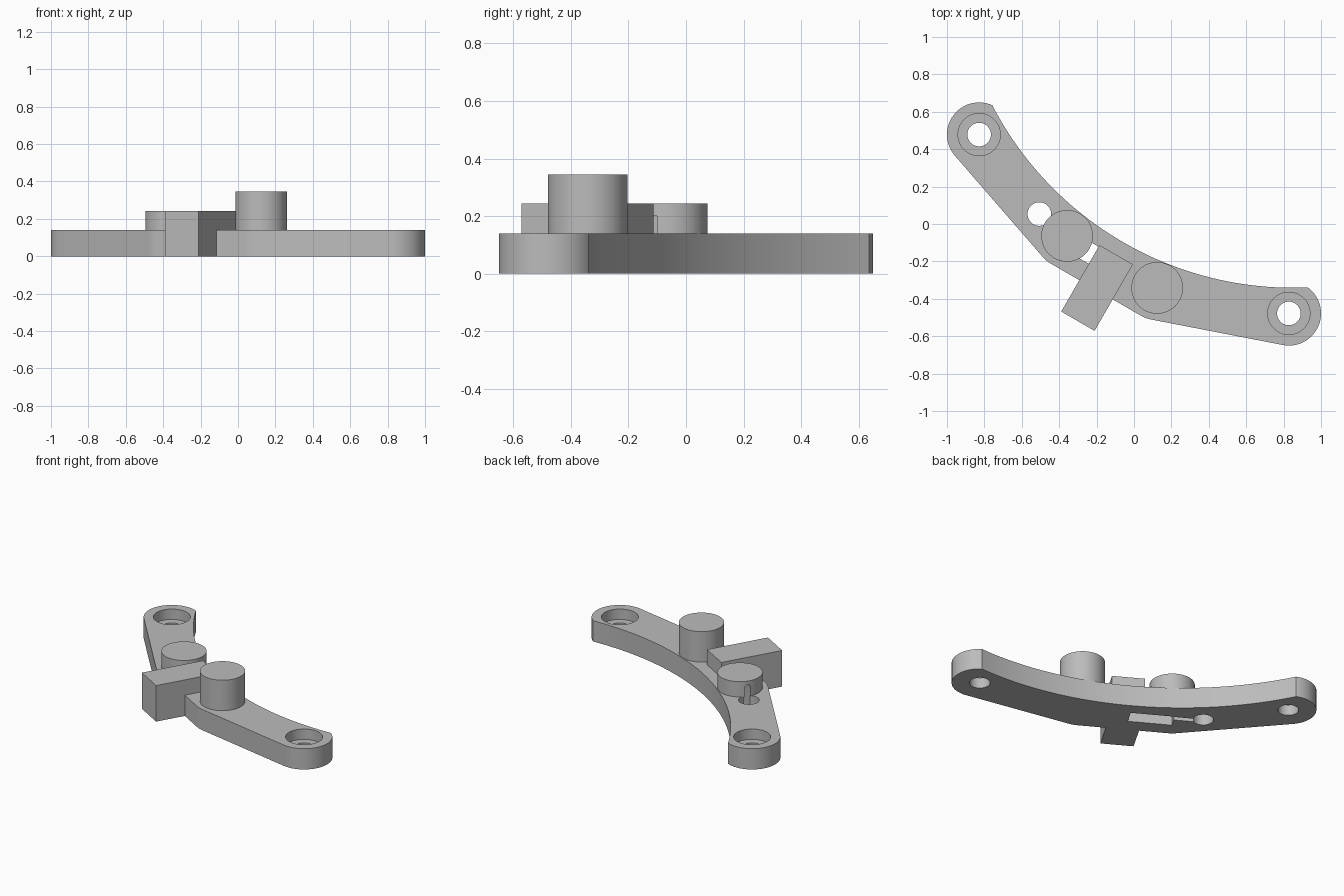
import bpy, bmesh, math
from mathutils import Matrix

cube = bpy.data.objects.get("Cube")
if cube:
    bpy.data.objects.remove(cube, do_unlink=True)

TILT = Matrix.Rotation(math.radians(-30), 4, "Z")
PLATE, LOW, HIGH = 0.14, 0.243, 0.345          # heights
END_X, END_R = 0.956, 0.172                    # rounded plate ends
BOSS_X, BOSS_Y, BOSS_R = 0.278, -0.234, 0.138  # cylinder posts
HOLE_R = 0.063

grey = bpy.data.materials.new("plain_grey")
grey.use_nodes = True
GREY = (0.5, 0.5, 0.5, 1)
grey.diffuse_color = GREY
grey.node_tree.nodes["Principled BSDF"].inputs["Base Color"].default_value = GREY


def prism(name, points, depth, frame=Matrix()):
    """Extrude a flat outline along local z."""
    bm = bmesh.new()
    face = bm.faces.new([bm.verts.new((x, y, 0)) for x, y in points])
    up = bmesh.ops.extrude_face_region(bm, geom=[face])["geom"]
    verts = [v for v in up if isinstance(v, bmesh.types.BMVert)]
    bmesh.ops.translate(bm, verts=verts, vec=(0, 0, depth))
    bmesh.ops.recalc_face_normals(bm, faces=bm.faces)
    bm.transform(TILT @ frame)
    mesh = bpy.data.meshes.new(name)
    bm.to_mesh(mesh)
    bm.free()
    mesh.materials.append(grey)
    obj = bpy.data.objects.new(name, mesh)
    bpy.context.collection.objects.link(obj)
    return obj


def arc(cx, cy, r, a, b, n):
    angles = [math.radians(a + (b - a) * i / n) for i in range(n + 1)]
    return [(cx + r * math.cos(t), cy + r * math.sin(t)) for t in angles]


def cylinder(name, x, y, r, z0, z1):
    return prism(name, arc(x, y, r, 0, 360, 64)[:-1], z1 - z0,
                 Matrix.Translation((x * 0, 0, z0)))


def cut(obj, cutters):
    bpy.context.view_layer.objects.active = obj
    for cutter in cutters:
        mod = obj.modifiers.new("cut", "BOOLEAN")
        mod.operation, mod.solver, mod.object = "DIFFERENCE", "EXACT", cutter
        bpy.ops.object.modifier_apply(modifier=mod.name)


# Curved plate: right half of the outline, mirrored to the left
slope = math.degrees(math.atan2(-BOSS_Y, END_X - BOSS_X))
half = arc(BOSS_X, BOSS_Y, END_R, -90, slope - 90, 8)
half += arc(END_X, 0, END_R, slope - 90, 84, 32)
sweep = math.degrees(math.asin(half[-1][0] / 1.81))
curve_y = half[-1][1] + 1.81 * math.cos(math.radians(sweep))
half += arc(0, curve_y, 1.81, sweep - 90, -90, 24)[1:]
plate = prism("curved_plate", half + [(-x, y) for x, y in half[-2::-1]], PLATE)

# Posts on the plate
tall_post = cylinder("tall_post", BOSS_X, BOSS_Y, BOSS_R, PLATE, HIGH)
short_post = cylinder("short_post", -BOSS_X, BOSS_Y, BOSS_R, PLATE, LOW)

# Stepped stop block: full height outside the plate, resting on it inside
edge = BOSS_Y - END_R
profile = [(-0.6, 0), (edge, 0), (edge, PLATE), (-0.19, PLATE), (-0.19, LOW), (-0.6, LOW)]
AXIS_X = Matrix(((0, 0, 1, 0), (1, 0, 0, 0), (0, 1, 0, 0), (0, 0, 0, 1)))
block = prism("stop_block", profile, 0.206, Matrix.Translation((-0.103, 0, 0)) @ AXIS_X)

# Sensor pocket and round-topped wire channel, open underneath
pocket = prism("pocket_cutter", [(-0.29, -0.305), (-0.015, -0.305), (-0.015, -0.2), (-0.29, -0.2)],
               0.25, Matrix.Translation((0, 0, -0.05)))
channel = prism("channel_cutter", [(-0.24, -0.05), (-0.204, -0.05)] + arc(-0.222, 0.2, 0.018, 0, 180, 12),
                0.2, Matrix.Translation((-0.465, 0, 0)) @ AXIS_X)
wire_hole = cylinder("wire_hole_cutter", -0.465, -0.207, HOLE_R, -0.05, 0.3)

# Counterbored mounting holes
bores = []
for side in (-1, 1):
    bores.append(cylinder("hole_cutter", side * END_X, 0, HOLE_R, -0.05, 0.2))
    bores.append(cylinder("counterbore_cutter", side * END_X, 0, 0.113, PLATE - 0.07, 0.2))

cut(plate, bores + [wire_hole, pocket, channel])
cut(short_post, [pocket, channel])
cut(block, [pocket])
for cutter in bores + [wire_hole, pocket, channel]:
    bpy.data.objects.remove(cutter, do_unlink=True)

# Smooth the round walls and keep the rims sharp
bpy.ops.object.select_all(action="DESELECT")
for obj in (plate, tall_post, short_post, block):
    obj.select_set(True)
bpy.context.view_layer.objects.active = plate
bpy.ops.object.shade_smooth_by_angle(angle=math.radians(25))
